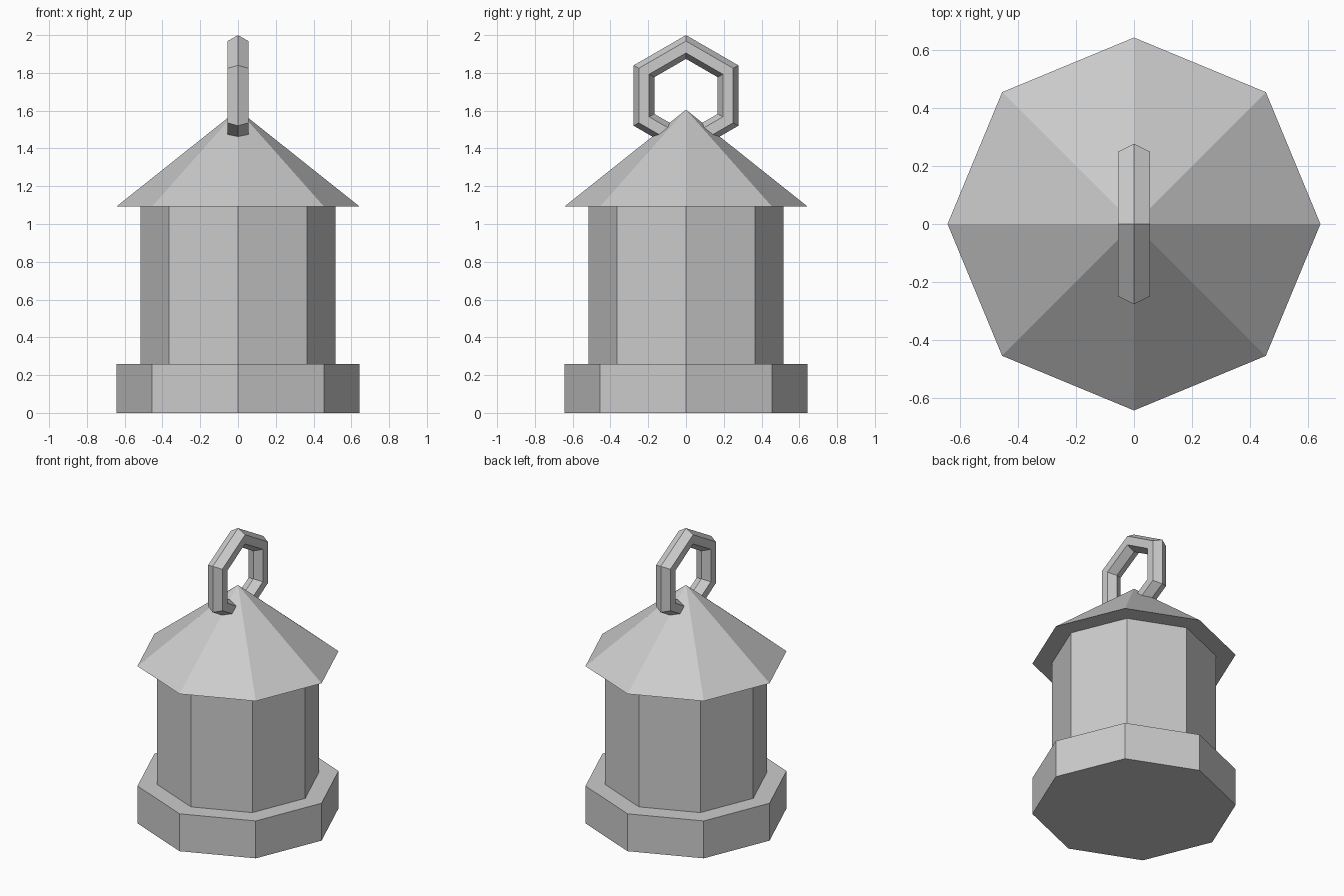
import bpy
import bmesh
from math import cos, sin, pi
from mathutils import Matrix, Vector

cube = bpy.data.objects.get("Cube")
if cube:
    bpy.data.objects.remove(cube, do_unlink=True)

# Single plain grey
grey = bpy.data.materials.new("plain_grey")
colour = (0.6, 0.6, 0.6, 1.0)
grey.use_nodes = True
grey.diffuse_color = colour
grey.node_tree.nodes["Principled BSDF"].inputs["Base Color"].default_value = colour


def finish(name, bm):
    bmesh.ops.recalc_face_normals(bm, faces=bm.faces[:])
    mesh = bpy.data.meshes.new(name)
    bm.to_mesh(mesh)
    bm.free()
    mesh.materials.append(grey)
    obj = bpy.data.objects.new(name, mesh)
    bpy.context.collection.objects.link(obj)
    return obj


def octagon_part(name, bottom_radius, top_radius, z0, z1):
    """Eight-sided prism or pyramid with corners on the axes."""
    bm = bmesh.new()
    bmesh.ops.create_cone(
        bm, cap_ends=True, segments=8, radius1=bottom_radius,
        radius2=top_radius, depth=z1 - z0,
        matrix=Matrix.Translation((0, 0, (z0 + z1) / 2)))
    return finish(name, bm)


def ring_part(name, major, minor, sides, centre_z):
    """Upright faceted ring in the YZ plane, one corner at the top."""
    bm = bmesh.new()
    loops = []
    for i in range(sides):
        a = 2 * pi * i / sides
        loop = []
        for j in range(sides):
            b = 2 * pi * j / sides
            r = major + minor * cos(b)
            loop.append(bm.verts.new(
                Vector((minor * sin(b), r * sin(a), centre_z + r * cos(a)))))
        loops.append(loop)
    for i in range(sides):
        here, there = loops[i], loops[(i + 1) % sides]
        for j in range(sides):
            k = (j + 1) % sides
            bm.faces.new((here[j], there[j], there[k], here[k]))
    return finish(name, bm)


# Base, body, roof and hanging ring
octagon_part("base", 0.643, 0.643, 0.0, 0.26)
octagon_part("body", 0.517, 0.517, 0.26, 1.093)
octagon_part("roof", 0.643, 0.0, 1.093, 1.605)
ring_part("hanging_ring", 0.257, 0.063, 6, 1.68)
